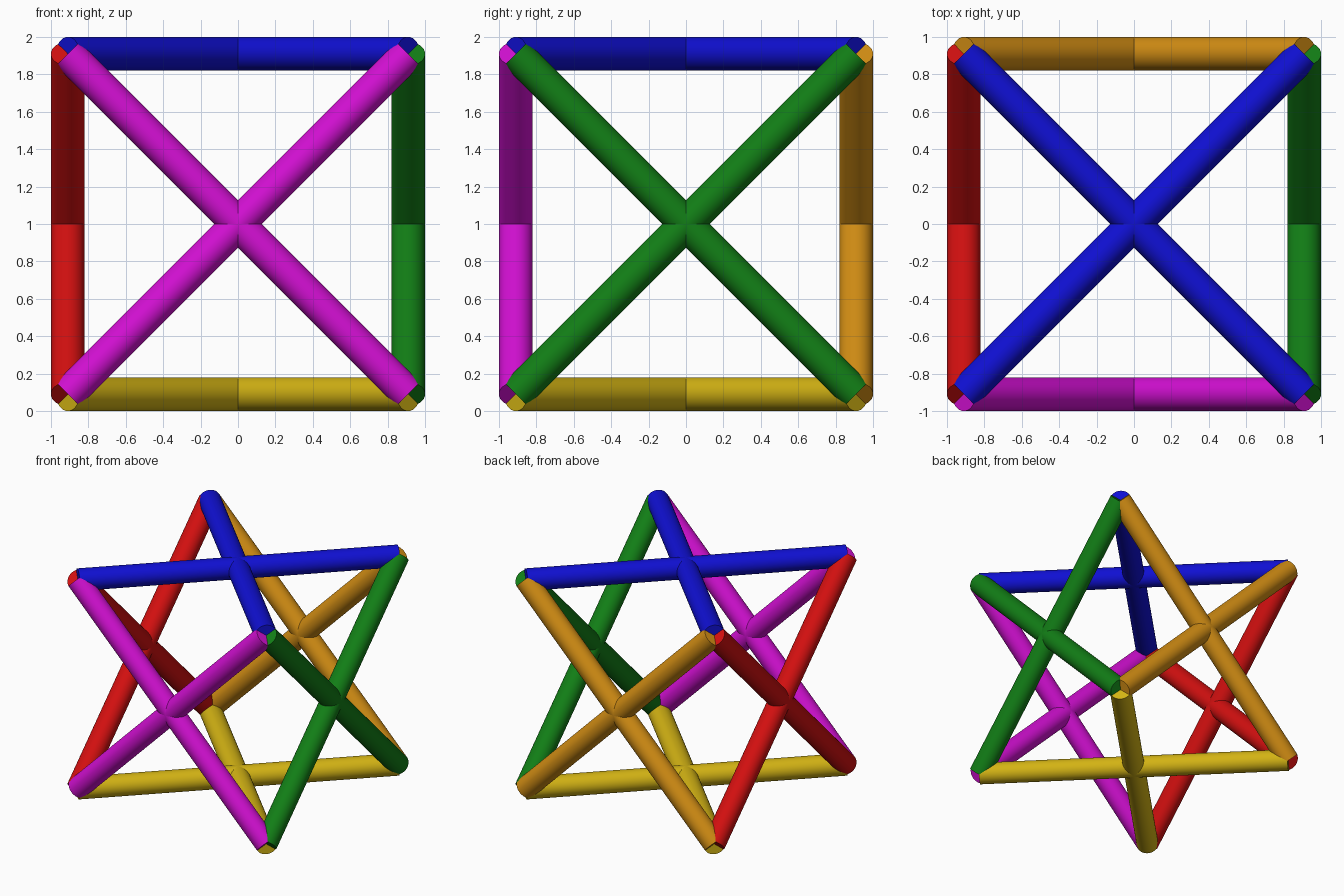
import bpy
import math
from mathutils import Vector

cube = bpy.data.objects.get("Cube")
if cube:
    bpy.data.objects.remove(cube, do_unlink=True)

RADIUS = 0.09
HALF = 1 - RADIUS            # distance from the centre to each tube axis
CENTRE = Vector((0, 0, 1))


def material(name, rgb):
    mat = bpy.data.materials.new(name)
    mat.use_nodes = True
    mat.diffuse_color = (*rgb, 1)
    mat.node_tree.nodes["Principled BSDF"].inputs["Base Color"].default_value = (*rgb, 1)
    return mat


def tube(name, start, end, mat):
    """Straight capped tube between two points."""
    span = end - start
    bpy.ops.mesh.primitive_cylinder_add(
        vertices=48, radius=RADIUS, depth=span.length,
        location=(start + end) / 2,
        rotation=span.to_track_quat('Z', 'Y').to_euler())
    obj = bpy.context.object
    obj.name = name
    obj.data.materials.append(mat)
    bpy.ops.object.shade_smooth_by_angle(angle=math.radians(35))


# Each side of the cube: outward axis, direction and colour
sides = [
    ("front", 1, -1, "magenta", (0.65, 0.005, 0.65)),
    ("back", 1, 1, "orange", (0.65, 0.27, 0.007)),
    ("left", 0, 1, "green", (0.006, 0.21, 0.008)),
    ("right", 0, -1, "red", (0.65, 0.005, 0.005)),
    ("top", 2, 1, "blue", (0.005, 0.005, 0.65)),
    ("bottom", 2, -1, "yellow", (0.65, 0.45, 0.007)),
]

# Two crossing diagonal tubes on every side
for side, axis, sign, colour, rgb in sides:
    mat = material(colour, rgb)
    u, v = [i for i in range(3) if i != axis]
    for label, slope in (("rising", 1), ("falling", -1)):
        offset = Vector((0, 0, 0))
        offset[axis] = sign * HALF
        diagonal = Vector((0, 0, 0))
        diagonal[u] = HALF
        diagonal[v] = slope * HALF
        tube(f"{side}_{label}_tube", CENTRE + offset - diagonal,
             CENTRE + offset + diagonal, mat)
